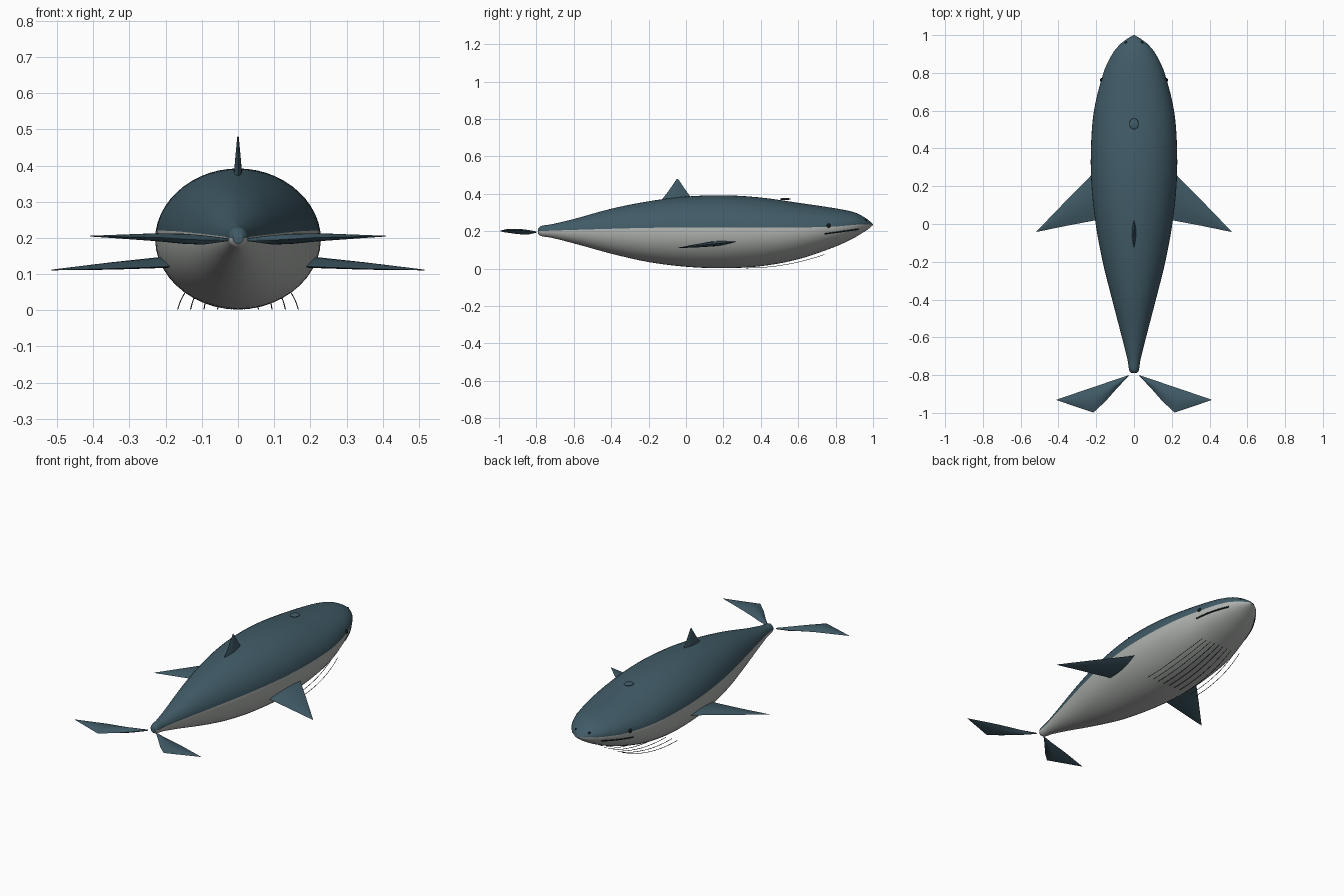
import bpy, bmesh, math
from mathutils import Vector

if "Cube" in bpy.data.objects:
    bpy.data.objects.remove(bpy.data.objects["Cube"])


def material(name, rgb):
    m = bpy.data.materials.new(name)
    m.diffuse_color = (*rgb, 1)
    m.use_nodes = True
    m.node_tree.nodes["Principled BSDF"].inputs["Base Color"].default_value = m.diffuse_color
    return m


BLUE = material("slate blue", (0.052, 0.105, 0.135))
BELLY = material("pale grey", (0.43, 0.45, 0.43))
DARK = material("near black", (0.006, 0.01, 0.012))
LINE = material("groove grey", (0.05, 0.06, 0.06))


def loft(name, rings, mats, rule=None, angle=50):
    """Skin a list of equal closed rings and cap both ends."""
    bm = bmesh.new()
    vs = [[bm.verts.new(p) for p in r] for r in rings]
    n = len(rings[0])
    for a, b in zip(vs, vs[1:]):
        for k in range(n):
            f = bm.faces.new((a[k], a[(k + 1) % n], b[(k + 1) % n], b[k]))
            if rule:
                f.material_index = rule(k)
    bm.faces.new(vs[0])
    bm.faces.new(vs[-1])
    bmesh.ops.recalc_face_normals(bm, faces=bm.faces)
    me = bpy.data.meshes.new(name)
    bm.to_mesh(me)
    bm.free()
    for m in mats:
        me.materials.append(m)
    ob = bpy.data.objects.new(name, me)
    bpy.context.collection.objects.link(ob)
    smooth(ob, angle)
    return ob


def smooth(ob, angle):
    bpy.ops.object.select_all(action='DESELECT')
    ob.select_set(True)
    bpy.context.view_layer.objects.active = ob
    bpy.ops.object.shade_smooth_by_angle(angle=math.radians(angle))


# Body stations from tail to nose: y, half width, top z, bottom z, colour border z
STATIONS = [Vector(s) for s in (
    (-0.79, 0.014, 0.215, 0.185, 0.2), (-0.775, 0.025, 0.228, 0.174, 0.2),
    (-0.72, 0.034, 0.237, 0.165, 0.203), (-0.6, 0.064, 0.265, 0.135, 0.207),
    (-0.4, 0.116, 0.32, 0.08, 0.213), (-0.2, 0.166, 0.36, 0.035, 0.218),
    (0, 0.203, 0.385, 0.01, 0.22), (0.2, 0.225, 0.392, 0.002, 0.221),
    (0.4, 0.228, 0.38, 0.013, 0.22), (0.6, 0.212, 0.352, 0.05, 0.22),
    (0.8, 0.162, 0.322, 0.118, 0.225), (0.9, 0.115, 0.301, 0.165, 0.234),
    (0.95, 0.075, 0.277, 0.195, 0.236), (0.982, 0.034, 0.254, 0.217, 0.236),
    (1.0, 0.003, 0.237, 0.233, 0.235))]


def catmull(p, steps):
    q = [2 * p[0] - p[1]] + p + [2 * p[-1] - p[-2]]
    out = []
    for i in range(1, len(q) - 2):
        a, b, c, d = q[i - 1:i + 3]
        # spacing-aware tangents keep uneven stations smooth
        h = c[0] - b[0]
        m1 = (c - a) * (h / (c[0] - a[0]))
        m2 = (d - b) * (h / (d[0] - b[0]))
        for j in range(steps):
            t = j / steps
            out.append(b * (2*t**3 - 3*t*t + 1) + m1 * (t**3 - 2*t*t + t)
                       + c * (3*t*t - 2*t**3) + m2 * (t**3 - t*t))
    return out + [p[-1]]


PROFILE = catmull(STATIONS, 5)


def at(y):
    for a, b in zip(PROFILE, PROFILE[1:]):
        if a[0] <= y <= b[0]:
            return a.lerp(b, (y - a[0]) / (b[0] - a[0]))
    return PROFILE[-1]


def side_x(y, z):
    _, w, top, bot, _ = at(y)
    u = (z - (top + bot) / 2) / ((top - bot) / 2)
    return w * math.sqrt(max(0, 1 - u * u))


# Body, with the blue back meeting the pale belly on a ring seam
N = 24
rings = []
for y, w, top, bot, border in PROFILE:
    c, h = (top + bot) / 2, (top - bot) / 2
    s = math.asin(max(-0.5, min(0.5, (border - c) / h)))
    angles = [s + (math.pi - 2 * s) * k / N for k in range(N)]
    angles += [math.pi - s + (math.pi + 2 * s) * k / N for k in range(N)]
    rings.append([(w * math.cos(a), y, c + h * math.sin(a)) for a in angles])
loft("body", rings, [BLUE, BELLY], lambda k: 0 if k < N else 1)


def fin(name, sections, thick_axis):
    """Lens-shaped sections: leading point, trailing point, half thickness."""
    rs = []
    for lead, trail, t in sections:
        lead, trail = Vector(lead), Vector(trail)
        ring = []
        for k in range(16):
            u = k / 8 if k <= 8 else 2 - k / 8
            side = 1 if k <= 8 else -1
            off = side * t * math.sin(math.pi * u)
            ring.append(lead.lerp(trail, u) + Vector(thick_axis) * off)
        rs.append(ring)
    loft(name, rs, [BLUE])


# Dorsal fin
fin("dorsal_fin", [((0, 0.045, 0.355), (0, -0.14, 0.355), 0.013),
                   ((0, 0.0, 0.417), (0, -0.092, 0.417), 0.008),
                   ((0, -0.043, 0.48), (0, -0.049, 0.48), 0.002)], (1, 0, 0))

for s, tag in ((-1, "left"), (1, "right")):
    # Side flippers
    fin("flipper_" + tag,
        [((s * 0.185, 0.3, 0.147), (s * 0.185, 0.023, 0.121), 0.014),
         ((s * 0.35, 0.133, 0.13), (s * 0.35, -0.008, 0.115), 0.009),
         ((s * 0.515, -0.038, 0.112), (s * 0.515, -0.042, 0.111), 0.001)], (0, 0, 1))
    # Tail flukes
    fin("fluke_" + tag,
        [((s * 0.025, -0.799, 0.195), (s * 0.03, -0.806, 0.195), 0.004),
         ((s * 0.1, -0.824, 0.195), (s * 0.095, -0.875, 0.194), 0.013),
         ((s * 0.16, -0.845, 0.199), (s * 0.15, -0.938, 0.197), 0.014),
         ((s * 0.235, -0.87, 0.203), (s * 0.215, -0.998, 0.201), 0.011),
         ((s * 0.41, -0.93, 0.205), (s * 0.406, -0.934, 0.205), 0.001)], (0, 0, 1))


def ball(name, loc, scale, mat):
    bpy.ops.mesh.primitive_uv_sphere_add(segments=16, ring_count=10, radius=1, location=loc)
    ob = bpy.context.object
    ob.name = name
    ob.scale = scale
    ob.data.materials.append(mat)
    smooth(ob, 60)


def tube(name, pts, r, mat):
    cu = bpy.data.curves.new(name, 'CURVE')
    cu.dimensions = '3D'
    cu.bevel_depth = r
    cu.bevel_resolution = 1
    cu.use_fill_caps = True
    sp = cu.splines.new('POLY')
    sp.points.add(len(pts) - 1)
    for p, co in zip(sp.points, pts):
        p.co = (*co, 1)
    cu.materials.append(mat)
    bpy.context.collection.objects.link(bpy.data.objects.new(name, cu))


# Blowhole plate
ball("blowhole", (0, 0.53, 0.372), (0.025, 0.029, 0.006), BLUE)

for s, tag in ((-1, "left"), (1, "right")):
    # Eyes and nostrils
    ball("eye_" + tag, (s * (side_x(0.76, 0.229) - 0.005), 0.762, 0.229), (0.012,) * 3, DARK)
    ball("nostril_" + tag, (s * 0.043, 0.96, 0.258), (0.007,) * 3, DARK)
    # Mouth line hugging the head
    mouth = []
    for i in range(13):
        y, z = 0.74 + 0.18 * i / 12, 0.185 + 0.025 * i / 12
        mouth.append((s * side_x(y, z), y, z))
    tube("mouth_" + tag, mouth, 0.004, DARK)
    # Throat grooves fanning along the underside
    for k in (0.018, 0.055, 0.092, 0.128, 0.163):
        groove = []
        for i in range(13):
            y = 0.32 + 0.42 * i / 12
            z = 0.003 + 0.072 * (i / 12) ** 2
            groove.append((s * k * at(y)[1] / 0.224, y, z))
        tube("throat_groove_" + tag, groove, 0.0015, LINE)
